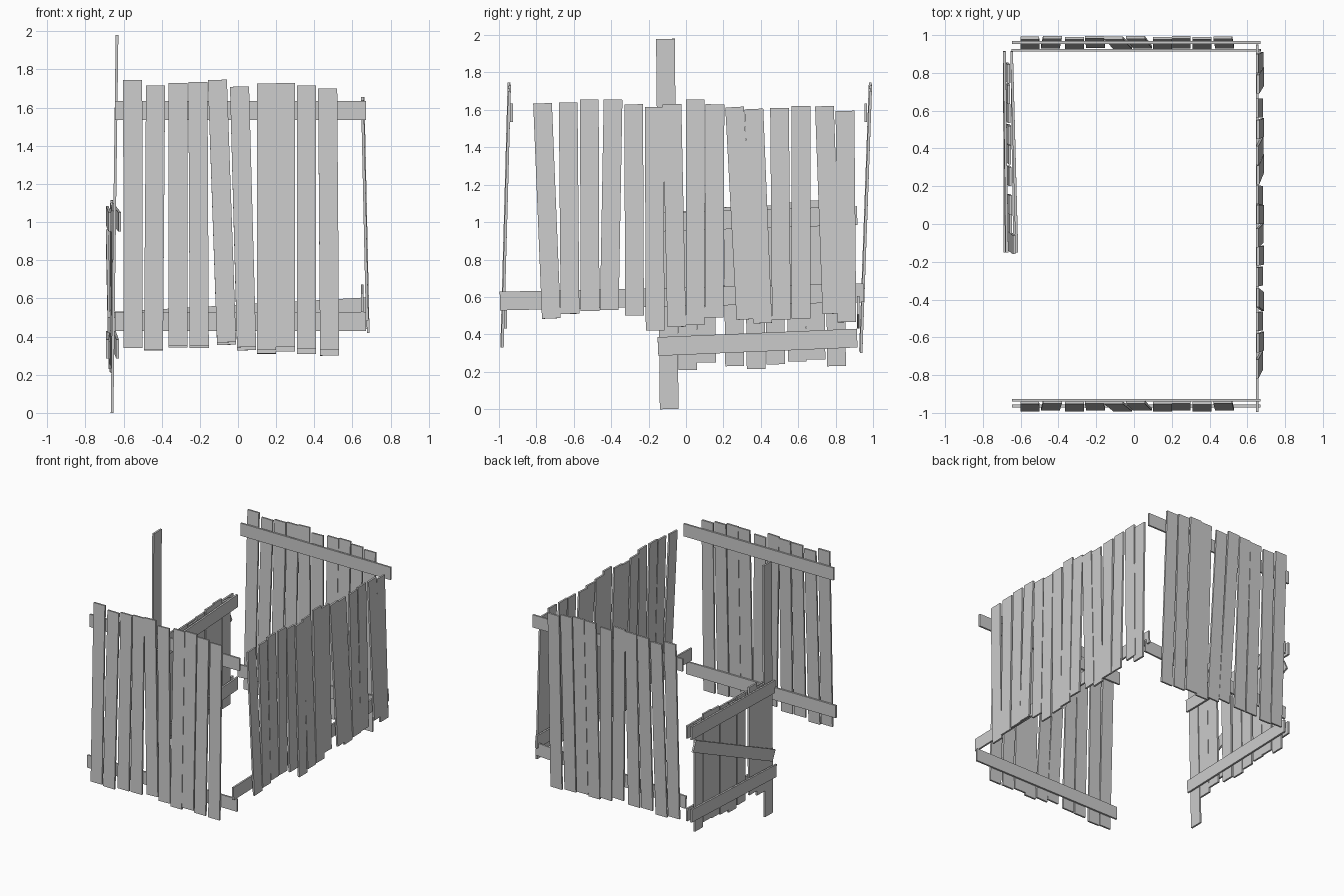
import bpy
from mathutils import Vector, Matrix

old = bpy.data.objects.get("Cube")
if old:
    bpy.data.objects.remove(old, do_unlink=True)

wood = bpy.data.materials.new("weathered_grey")
wood.use_nodes = True
GREY = (0.6, 0.6, 0.6, 1)
wood.diffuse_color = GREY
wood.node_tree.nodes["Principled BSDF"].inputs["Base Color"].default_value = GREY


def plank(name, start, end, facing, width=0.1, thick=0.014):
    """Flat board from start to end, its broad side turned to facing."""
    a, b = Vector(start), Vector(end)
    along = (b - a).normalized()
    across = Vector(facing).cross(along).normalized()
    out = along.cross(across)
    bpy.ops.mesh.primitive_cube_add(size=1)
    ob = bpy.context.object
    ob.name = name
    frame = Matrix((across * width, out * thick, along * (b - a).length)).transposed()
    ob.data.transform(Matrix.Translation((a + b) / 2) @ frame.to_4x4())
    if frame.determinant() < 0:
        ob.data.flip_normals()
    ob.data.materials.append(wood)


def lean(z, low, high):
    """Depth of a leaning wall at height z."""
    return low + (high - low) * (z - 0.35) / 1.38


# Front and back walls: top x, top z, bottom x, bottom z of each board
END_BOARDS = [
    (-.552, 1.745, -.55, .34), (-.432, 1.715, -.443, .33), (-.315, 1.73, -.315, .35),
    (-.21, 1.735, -.203, .35), (-.108, 1.745, -.06, .37), (.008, 1.71, .045, .345),
    (.15, 1.725, .15, .33), (.25, 1.73, .25, .345), (.36, 1.715, .36, .335),
    (.47, 1.70, .48, .33)]
for wall, side, low, high, drop in (("front", -1, -.985, -.947, 0),
                                    ("back", 1, .934, .984, .03)):
    for i, (xt, zt, xb, zb) in enumerate(END_BOARDS):
        shift = 0.004 * (i % 2)
        zb -= drop * i / 9
        plank(f"{wall}_board_{i + 1}", (xb, lean(zb, low, high) + shift, zb),
              (xt, lean(zt, low, high) + shift, zt), (0, side, 0))
    for rail, z0, z1 in (("top", 1.585, 1.585), ("bottom", .48, .48 + 2.5 * drop)):
        y = lean(z0, low, high) - side * 0.018
        plank(f"{wall}_{rail}_rail", (-.645, y, z0), (.67, y, z1), (0, side, 0))

# Long side wall: top y, top z, bottom y, bottom z of each board
SIDE_BOARDS = [
    (-.767, 1.635, -.72, .485), (-.63, 1.64, -.62, .51), (-.517, 1.655, -.513, .525),
    (-.39, 1.655, -.41, .53), (-.28, 1.63, -.275, .50), (-.17, 1.615, -.165, .42),
    (-.075, 1.63, -.05, .44), (.05, 1.655, .05, .45), (.155, 1.63, .15, .49),
    (.26, 1.615, .32, .48), (.363, 1.605, .41, .46), (.5, 1.61, .51, .48),
    (.615, 1.62, .615, .485), (.74, 1.62, .78, .51), (.85, 1.595, .86, .465)]
for i, (yt, zt, yb, zb) in enumerate(SIDE_BOARDS):
    shift = 0.004 * (i % 2)
    plank(f"side_board_{i + 1}", (lean(zb, .68, .65) + shift, yb, zb),
          (lean(zt, .68, .65) + shift, yt, zt), (1, 0, 0))
plank("side_bottom_rail", (.652, -.995, .578), (.652, .95, .622), (1, 0, 0))

# Low gate: bottom y and z of each board
GATE_BOARDS = [(.01, .21), (.11, .25), (.26, .23), (.375, .215),
               (.48, .24), (.595, .255), (.695, .265), (.805, .23)]
for i, (y, z) in enumerate(GATE_BOARDS):
    x = -.652 - 0.015 * y
    plank(f"gate_board_{i + 1}", (x - .008, y, z), (x, y - .01, z + .85), (1, 0, 0))
plank("gate_post", (-.66, -.09, 0), (-.634, -.11, 1.98), (1, 0, 0))
for face, near, far in (("inner", -.62, -.648), ("outer", -.672, -.686)):
    plank(f"gate_{face}_top_rail", (near, -.15, 1.0), (far, .915, 1.035), (1, 0, 0))
    plank(f"gate_{face}_bottom_rail", (near - .012, -.15, .335),
          (far, .915, .38), (1, 0, 0))
plank("gate_brace", (-.676, -.13, .46), (-.685, .88, .92), (1, 0, 0), 0.09)
